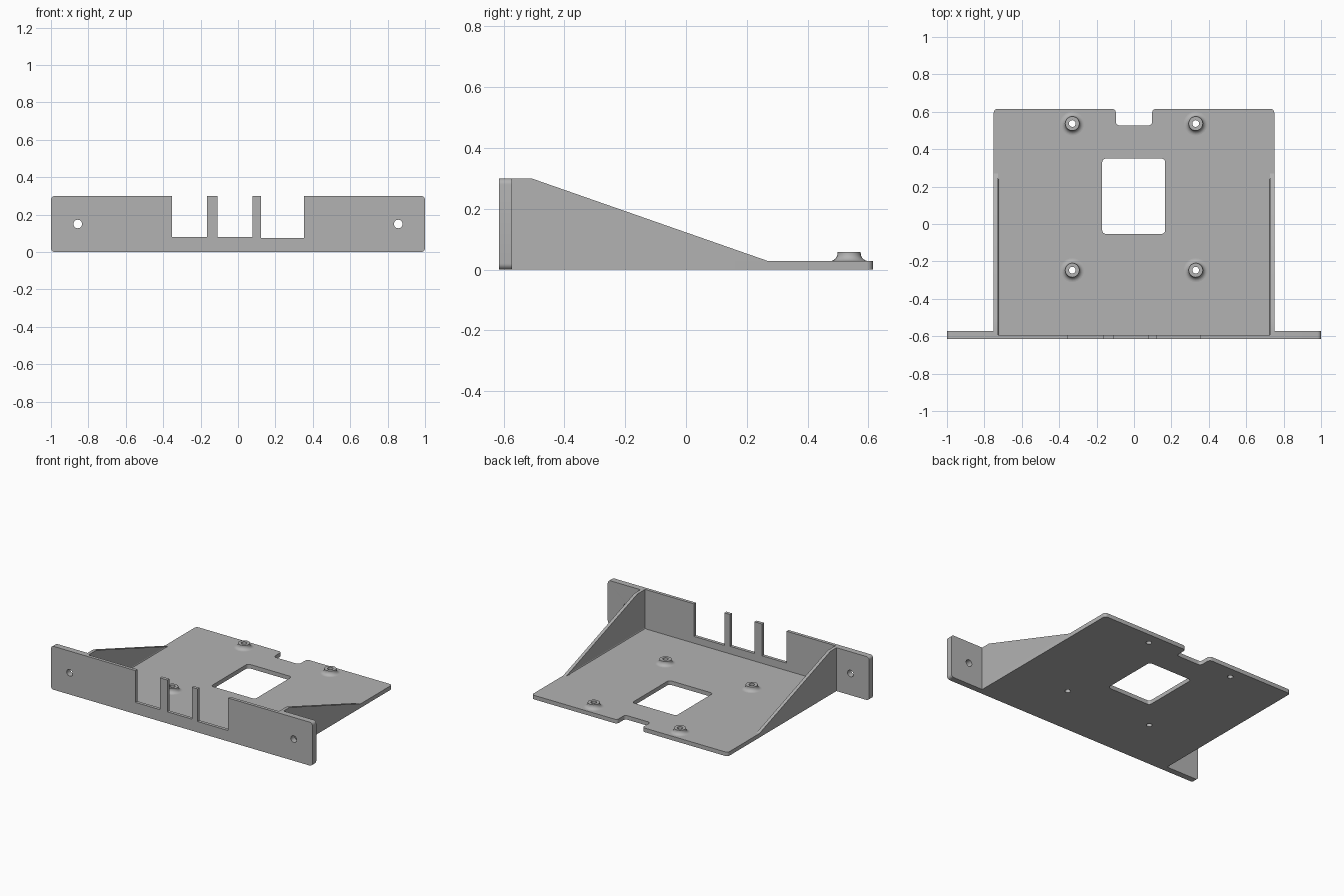
import bpy, bmesh
from math import sin, cos, pi, radians
from mathutils import Matrix, Vector

cube = bpy.data.objects.get("Cube")
if cube:
    bpy.data.objects.remove(cube, do_unlink=True)

GREY = (0.45, 0.45, 0.45, 1)
mat = bpy.data.materials.new("plain grey")
mat.use_nodes = True
mat.diffuse_color = GREY
mat.node_tree.nodes["Principled BSDF"].inputs["Base Color"].default_value = GREY

# Main dimensions
W, D, H = 0.75, 0.615, 0.30     # half width, half depth, height
FLOOR, SHEET, EAR = 0.028, 0.022, 0.042
STANDOFFS = [(x, y) for x in (-0.33, 0.33) for y in (-0.247, 0.537)]
HOLE = 0.018


def rounded(points, steps=6):
    """Outline from (x, y, radius) corners, each rounded by an arc."""
    out = []
    for i, (x, y, r) in enumerate(points):
        p = Vector((x, y))
        if r == 0:
            out.append(p)
            continue
        a = (Vector(points[i - 1][:2]) - p).normalized()
        b = (Vector(points[(i + 1) % len(points)][:2]) - p).normalized()
        for k in range(steps + 1):
            t = k / steps * pi / 2
            out.append(p + a * r * (1 - sin(t)) + b * r * (1 - cos(t)))
    return out


def circle(x, y, r, n=24):
    return [Vector((x + r * cos(2 * pi * i / n), y + r * sin(2 * pi * i / n)))
            for i in range(n)]


def finish(name, bm):
    bmesh.ops.remove_doubles(bm, verts=bm.verts, dist=1e-5)
    bmesh.ops.recalc_face_normals(bm, faces=bm.faces)
    mesh = bpy.data.meshes.new(name)
    bm.to_mesh(mesh)
    bm.free()
    mesh.materials.append(mat)
    ob = bpy.data.objects.new(name, mesh)
    bpy.context.collection.objects.link(ob)
    bpy.ops.object.select_all(action='DESELECT')
    ob.select_set(True)
    bpy.context.view_layer.objects.active = ob
    bpy.ops.object.shade_smooth_by_angle(angle=radians(35))
    return ob


def sheet(name, outlines, depth, matrix):
    """Flat plate: first outline is the border, the others are openings."""
    curve = bpy.data.curves.new(name, 'CURVE')
    curve.dimensions = '2D'
    curve.fill_mode = 'BOTH'
    curve.extrude = depth / 2
    for pts in outlines:
        s = curve.splines.new('POLY')
        s.points.add(len(pts) - 1)
        for sp, p in zip(s.points, pts):
            sp.co = (p.x, p.y, 0, 1)
        s.use_cyclic_u = True
    helper = bpy.data.objects.new(name + " outline", curve)
    bpy.context.collection.objects.link(helper)
    bpy.context.view_layer.update()
    ev = helper.evaluated_get(bpy.context.evaluated_depsgraph_get())
    bm = bmesh.new()
    bm.from_mesh(ev.to_mesh())
    ev.to_mesh_clear()
    bpy.data.objects.remove(helper, do_unlink=True)
    bpy.data.curves.remove(curve)
    bm.transform(matrix)
    return finish(name, bm)


def upright(y0, depth):
    """Outline x, y becomes x, z, with the plate running back from y0."""
    return Matrix.Translation((0, y0 + depth / 2, 0)) @ Matrix.Rotation(pi / 2, 4, 'X')


# Floor plate with rear notch, window and screw holes
back = -D + SHEET
border = rounded([(-W, back, 0), (W, back, 0), (W, D, 0.02), (0.097, D, 0.02),
                  (0.097, 0.527, 0.02), (-0.097, 0.527, 0.02),
                  (-0.097, D, 0.02), (-W, D, 0.02)])
window = rounded([(x, y, 0.02) for x, y in
                  ((-0.17, -0.053), (0.167, -0.053), (0.167, 0.35), (-0.17, 0.35))])
sheet("floor_plate", [border, window] + [circle(x, y, HOLE) for x, y in STANDOFFS],
      FLOOR, Matrix.Translation((0, 0, FLOOR / 2)))

# Thin front panel with three open slots
top = [(W, H, 0)]
for x1, x0, z in ((0.354, 0.122, 0.075), (0.077, -0.11, 0.08), (-0.167, -0.354, 0.08)):
    top += [(x1, H, 0), (x1, z, 0), (x0, z, 0), (x0, H, 0)]
panel = rounded([(-W, 0, 0), (W, 0, 0)] + top + [(-W, H, 0)])
sheet("front_panel", [panel], SHEET, upright(-D, SHEET))

# Mounting ears and sloped side walls
side_axes = Matrix(((0, 0, 1, 0), (1, 0, 0, 0), (0, 1, 0, 0), (0, 0, 0, 1)))
for side, s in (("left", 1), ("right", -1)):
    ear = rounded([(s * W, 0, 0), (s, 0, 0.02), (s, H, 0.02), (s * W, H, 0)])
    sheet(side + "_ear", [ear, circle(s * 0.857, 0.15, 0.023)], EAR, upright(-D, EAR))
    wall = rounded([(back, FLOOR, 0), (0.27, FLOOR, 0), (-0.508, H, 0), (back, H, 0)])
    sheet(side + "_wall", [wall], SHEET,
          Matrix.Translation((s * (W - SHEET / 2), 0, 0)) @ side_axes)
    # Small fillet where the wall meets the floor
    f, x = 0.008, W - SHEET
    fillet = [Vector((s * x, FLOOR)), Vector((s * (x - f), FLOOR)),
              Vector((s * (x - f * 0.3), FLOOR + f * 0.3)), Vector((s * x, FLOOR + f))]
    sheet(side + "_fillet", [fillet], 0.24 - back, upright(back, 0.24 - back))

# Flared screw standoffs
profile = [(HOLE, FLOOR), (HOLE, 0.058), (0.038, 0.058)]
for k in range(9):
    t = k / 8 * pi / 2
    profile.append((0.038 + 0.026 * (1 - cos(t)), FLOOR + 0.026 * (1 - sin(t))))
for i, (x, y) in enumerate(STANDOFFS):
    bm = bmesh.new()
    vs = [bm.verts.new((r, 0, z)) for r, z in profile]
    es = [bm.edges.new(e) for e in zip(vs, vs[1:])]
    bmesh.ops.spin(bm, geom=vs + es, cent=(0, 0, 0), axis=(0, 0, 1),
                   angle=2 * pi, steps=24)
    bm.transform(Matrix.Translation((x, y, 0)))
    ob = finish(f"standoff_{i + 1}", bm)
    # Keep the open tube facing outward
    if ob.data.polygons and max(p.normal.z for p in ob.data.polygons) < 0.5:
        ob.data.flip_normals()
